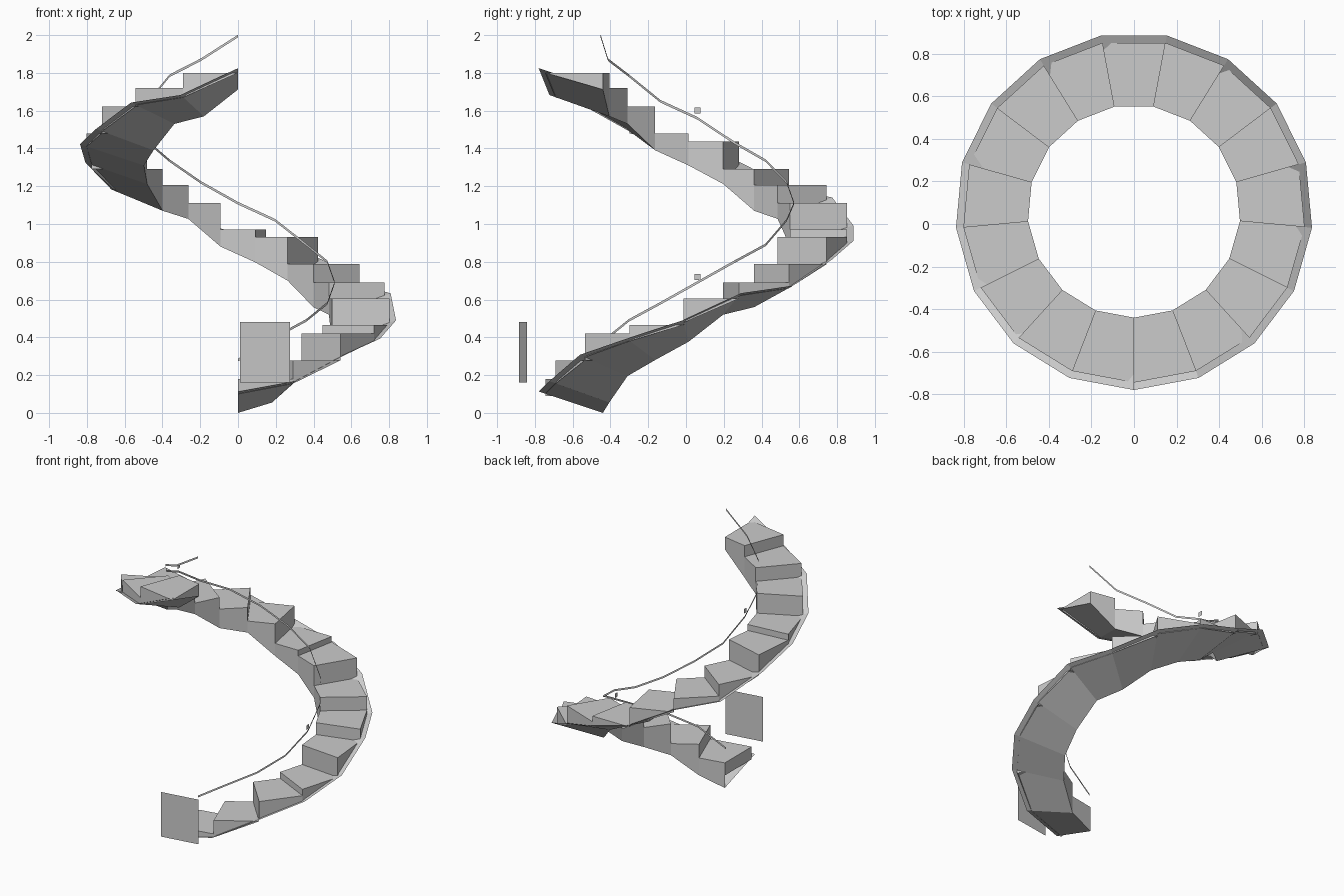
import bpy
from math import sin, cos, tau

if "Cube" in bpy.data.objects:
    bpy.data.objects.remove(bpy.data.objects["Cube"])

N = 17                    # steps in one full turn
CY = 0.06                 # stair axis
R_IN, R_STEP, R_OUT = 0.50, 0.805, 0.84

# Heights: treads, inner underside edge, handrail
TREAD = [.18, .278, .42, .465, .605, .69, .787, .93, .97, 1.11,
         1.207, 1.29, 1.437, 1.48, 1.622, 1.72, 1.80]
UNDER = [0.0] + [z - .41 for z in TREAD[3:]] + [1.53, 1.57, 1.712]
RAIL = [.28, .40, .49, .58, .69, .80, .89, 1.02, 1.11, 1.22,
        1.335, 1.43, 1.56, 1.65, 1.785, 1.87, 1.995]
OUT_RISE = 0.113          # underside climbs towards the outer edge


def pt(r, turn, z):
    a = tau * turn
    return (r * sin(a), CY - r * cos(a), z)


def make(name, verts, faces):
    me = bpy.data.meshes.new(name)
    me.from_pydata(verts, [], faces)
    me.update()
    ob = bpy.data.objects.new(name, me)
    bpy.context.collection.objects.link(ob)
    return ob


def ribbon(name, edge_a, edge_b):
    n = len(edge_a)
    return make(name, edge_a + edge_b,
                [(i, i + 1, n + i + 1, n + i) for i in range(n - 1)])


# Sloping underside of the flight (UNDER has one value per step boundary)
UNDER = UNDER[:N + 1]
ribbon("stair_underside",
       [pt(R_OUT, k / N, UNDER[k] + OUT_RISE) for k in range(N + 1)],
       [pt(R_IN, k / N, UNDER[k]) for k in range(N + 1)])

# Steps: tread, riser, inner wall, outer wall
for k in range(N):
    a, b, top = k / N, (k + 1) / N, TREAD[k]
    low = TREAD[k - 1] if k else 0.09
    oa = min(top, UNDER[k] + 0.10)
    ob = min(top, UNDER[k + 1] + 0.10)
    v = [pt(R_IN, a, top), pt(R_STEP, a, top), pt(R_STEP, b, top), pt(R_IN, b, top),
         pt(R_IN, a, low), pt(R_STEP, a, low),
         pt(R_IN, a, UNDER[k]), pt(R_IN, b, UNDER[k + 1]),
         pt(R_STEP, a, oa), pt(R_STEP, b, ob)]
    f = [(0, 1, 2, 3), (0, 4, 5, 1), (0, 3, 7, 6), (1, 8, 9, 2)]
    if k == N - 1:
        f.append((3, 2, 9, 7))      # closed upper end
    make(f"step_{k + 1}", v, f)

# Handrail: thin vertical strip on the inner side
M = len(RAIL) - 1
ribbon("handrail",
       [pt(0.512, i / M, z - .007) for i, z in enumerate(RAIL)],
       [pt(0.512, i / M, z + .007) for i, z in enumerate(RAIL)])

# Small flat rail plates
for name, x, z in (("lower_rail_plate", .512, .72), ("upper_rail_plate", -.512, 1.60)):
    y, h = 0.06, 0.016
    make(name, [(x, y - h, z - h), (x, y + h, z - h), (x, y + h, z + h), (x, y - h, z + h)],
         [(0, 1, 2, 3)])

# Flat panel standing before the first step
make("front_panel", [(.01, -.885, .16), (.275, -.843, .16), (.275, -.843, .48), (.01, -.885, .48)],
     [(0, 1, 2, 3)])
